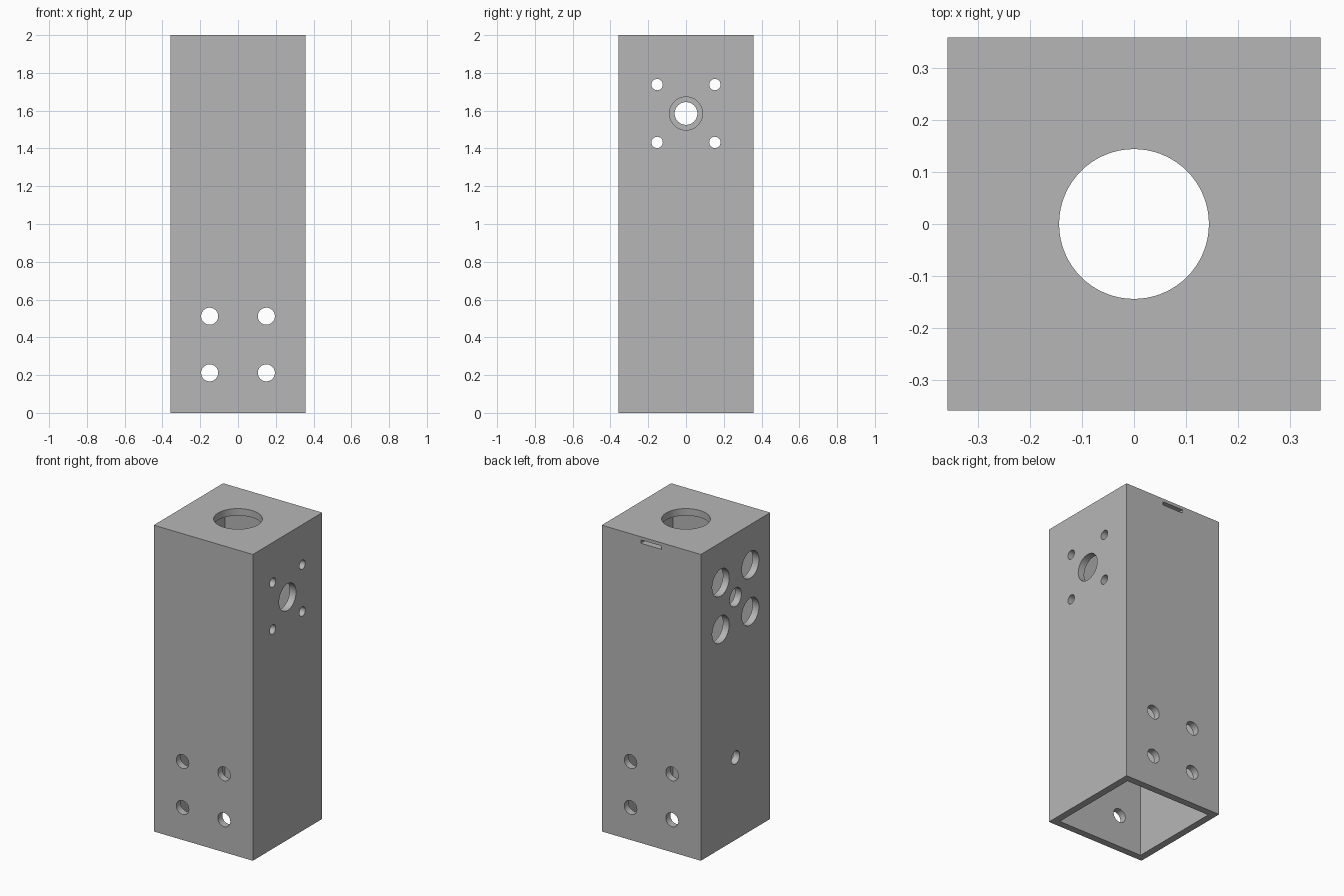
import bpy
import math

if "Cube" in bpy.data.objects:
    bpy.data.objects.remove(bpy.data.objects["Cube"], do_unlink=True)

HALF = 0.358      # half the outside width of the tube
WALL = 0.046      # thickness of the sides and of the top cap
HEIGHT = 2.0
TOP_Z = 1.585     # centre of the upper hole pattern
LOW_Z = 0.362     # centre of the lower hole pattern
PITCH = 0.15      # half spacing of the hole patterns

grey = bpy.data.materials.new("plain grey")
grey.use_nodes = True
colour = (0.47, 0.47, 0.47, 1)
grey.diffuse_color = colour
grey.node_tree.nodes["Principled BSDF"].inputs["Base Color"].default_value = colour


def box(name, size, centre):
    bpy.ops.mesh.primitive_cube_add(size=1, location=centre)
    ob = bpy.context.object
    ob.name = name
    ob.scale = size
    bpy.ops.object.transform_apply(location=True, rotation=True, scale=True)
    ob.data.materials.append(grey)
    return ob


def drill(name, radius, depth, centre, axis):
    turn = {"x": (0, math.pi / 2, 0), "y": (math.pi / 2, 0, 0), "z": (0, 0, 0)}[axis]
    bpy.ops.mesh.primitive_cylinder_add(vertices=64, radius=radius, depth=depth,
                                        location=centre, rotation=turn)
    ob = bpy.context.object
    ob.name = name
    ob.data.materials.append(grey)
    return ob


def cut(target, cutter):
    mod = target.modifiers.new(cutter.name, "BOOLEAN")
    mod.operation = "DIFFERENCE"
    mod.solver = "EXACT"
    mod.object = cutter
    cutter.hide_render = True
    bpy.context.view_layer.objects.active = target
    bpy.ops.object.modifier_apply(modifier=mod.name)
    bpy.data.objects.remove(cutter, do_unlink=True)


# Square tube, closed at the top and open at the bottom
tube = box("square_tube", (2 * HALF, 2 * HALF, HEIGHT), (0, 0, HEIGHT / 2))
inner = 2 * (HALF - WALL)
cut(tube, box("cavity", (inner, inner, HEIGHT), (0, 0, HEIGHT / 2 - WALL)))

# Large round opening in the top cap
cut(tube, drill("top_opening", 0.144, 0.3, (0, 0, HEIGHT), "z"))

for a in (-1, 1):
    for b in (-1, 1):
        # Lower mounting holes, straight through front and back
        cut(tube, drill("mount_hole", 0.045, 1, (a * PITCH, 0, LOW_Z + b * PITCH), "y"))
        # Screw holes on the left side, wide access holes on the right side
        y, z = a * 0.153, TOP_Z + b * 0.153
        cut(tube, drill("screw_hole", 0.03, 0.3, (HALF, y, z), "x"))
        cut(tube, drill("access_hole", 0.088, 0.3, (-HALF, y, z), "x"))

# Centre holes of the upper pattern and the single low hole
cut(tube, drill("shaft_hole", 0.0875, 0.3, (HALF, 0, TOP_Z), "x"))
cut(tube, drill("small_shaft_hole", 0.06, 0.3, (-HALF, 0, TOP_Z), "x"))
cut(tube, drill("cable_hole", 0.043, 0.3, (-HALF, 0, 0.538), "x"))

# Thin slot at the top of the back
cut(tube, box("back_slot", (0.15, 0.1, 0.022), (0, HALF, 1.968)))

bpy.ops.object.select_all(action="DESELECT")
tube.select_set(True)
bpy.context.view_layer.objects.active = tube
bpy.ops.object.shade_smooth_by_angle(angle=math.radians(30))
